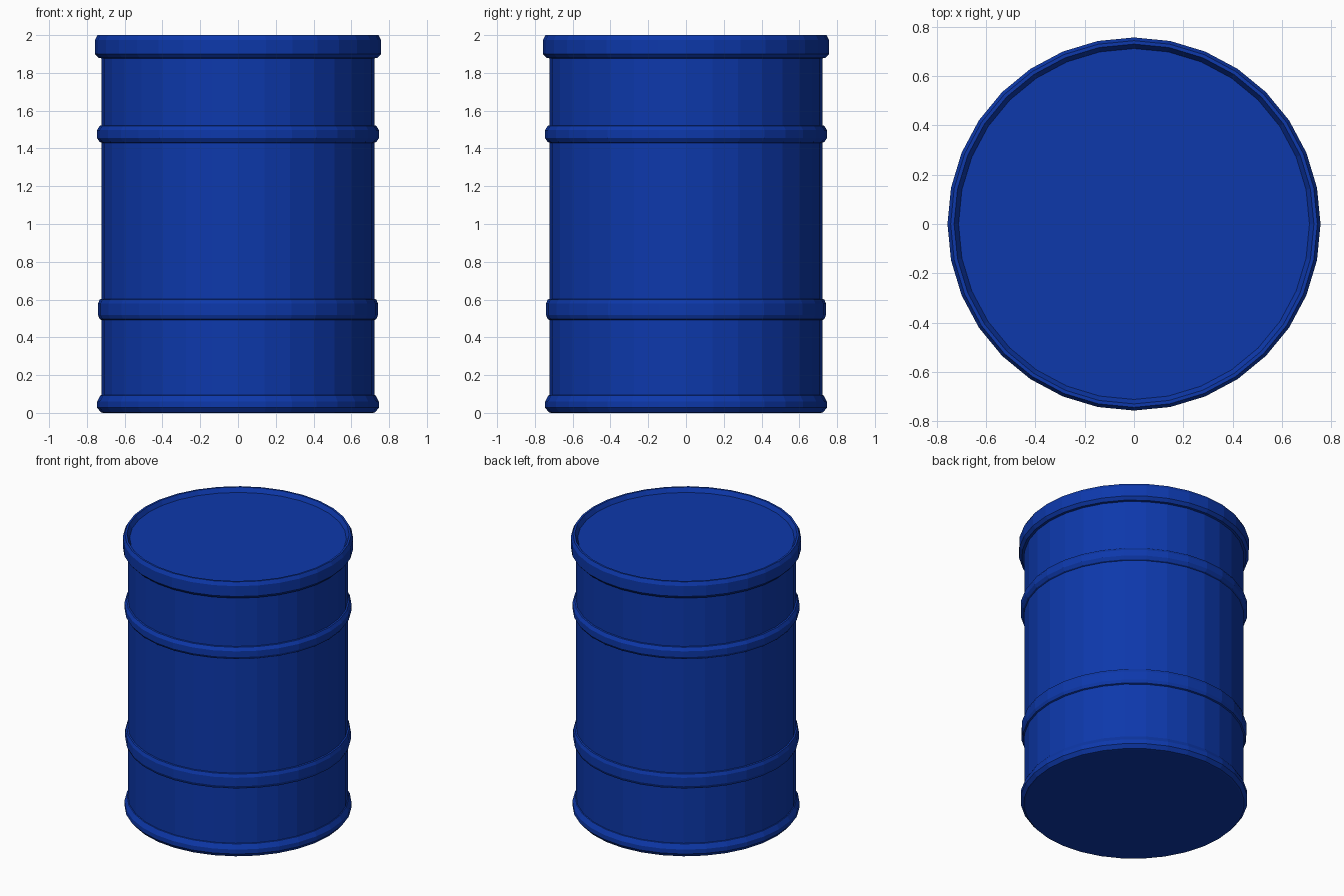
import bpy, math

if "Cube" in bpy.data.objects:
    bpy.data.objects.remove(bpy.data.objects["Cube"])

SIDES = 32

blue = bpy.data.materials.new("drum_blue")
blue.diffuse_color = (0.004, 0.04, 0.41, 1)
blue.use_nodes = True
blue.node_tree.nodes["Principled BSDF"].inputs["Base Color"].default_value = blue.diffuse_color


def lathe(name, profile, material):
    """Spin an (r, z) profile about z and close both ends with flat discs."""
    verts, faces = [], []
    for r, z in profile:
        for i in range(SIDES):
            a = 2 * math.pi * i / SIDES
            verts.append((r * math.cos(a), r * math.sin(a), z))
    for k in range(len(profile) - 1):
        for i in range(SIDES):
            j = (i + 1) % SIDES
            faces.append((k * SIDES + i, k * SIDES + j,
                          (k + 1) * SIDES + j, (k + 1) * SIDES + i))
    faces.append(tuple(reversed(range(SIDES))))
    top = (len(profile) - 1) * SIDES
    faces.append(tuple(range(top, top + SIDES)))
    mesh = bpy.data.meshes.new(name)
    mesh.from_pydata(verts, [], faces)
    mesh.materials.append(material)
    obj = bpy.data.objects.new(name, mesh)
    bpy.context.collection.objects.link(obj)
    return obj


BODY = 0.722


def rib(low, high, radius):
    """Rolled hoop pressed into the drum wall."""
    return [(BODY, low), (BODY + 0.01, low + 0.004), (radius, low + 0.025),
            (radius, high - 0.025), (BODY + 0.01, high - 0.002), (BODY, high)]


# bottom rim, two hoops, top rim and recessed lid in one pressed shell
profile = [(0.715, 0.0), (0.725, 0.002), (0.746, 0.028), (0.746, 0.06), (0.728, 0.093), (BODY, 0.095)]
profile += rib(0.492, 0.603, 0.741)
profile += rib(1.43, 1.522, 0.746)
profile += [(BODY, 1.877), (0.738, 1.879), (0.757, 1.90), (0.757, 1.975),
            (0.744, 2.0), (0.73, 2.0), (0.712, 1.97)]
lathe("oil_drum", profile, blue)
